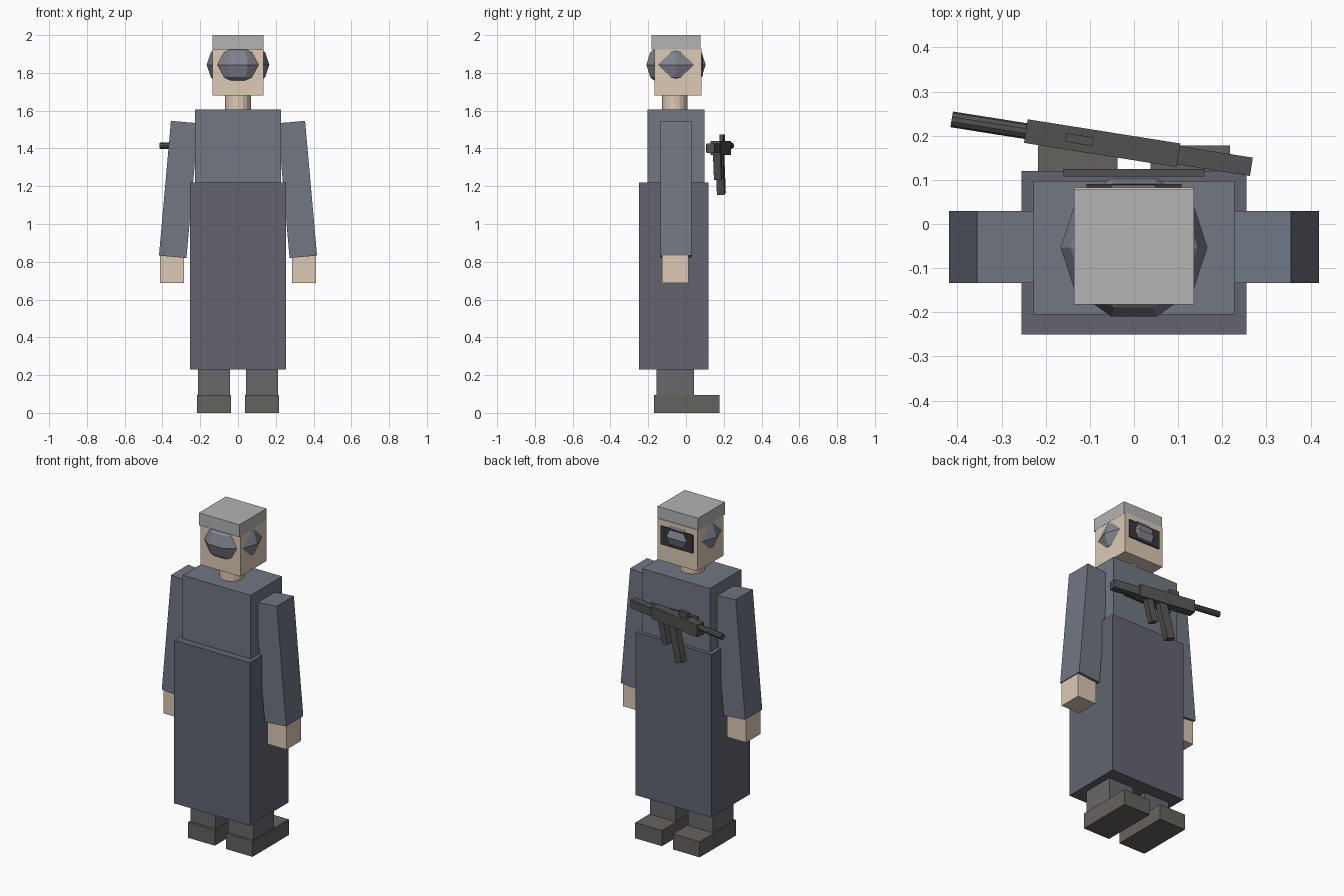
import bpy, bmesh
from math import radians, sin, cos
from mathutils import Matrix, Vector

if "Cube" in bpy.data.objects:
    bpy.data.objects.remove(bpy.data.objects["Cube"])


def material(name, rgb):
    m = bpy.data.materials.new(name)
    lin = [(c / 255) ** 2.2 for c in rgb]
    m.diffuse_color = (*lin, 1)
    m.use_nodes = True
    m.node_tree.nodes["Principled BSDF"].inputs["Base Color"].default_value = m.diffuse_color
    return m


COAT = material("coat_cloth", (112, 118, 129))
SKIRT = material("skirt_cloth", (98, 100, 111))
TROUSER = material("trouser_cloth", (104, 104, 108))
SHOE = material("shoe_leather", (101, 98, 94))
SKIN = material("skin", (220, 200, 178))
CAP = material("cap_cloth", (178, 178, 178))
BAND = material("headgear", (128, 130, 140))
DARK = material("dark_metal", (82, 82, 82))
BLACK = material("black_glass", (58, 58, 62))


def finish(name, bm, mat, matrix=Matrix()):
    bm.transform(matrix)
    me = bpy.data.meshes.new(name)
    bm.to_mesh(me)
    bm.free()
    me.materials.append(mat)
    ob = bpy.data.objects.new(name, me)
    bpy.context.collection.objects.link(ob)
    return ob


def box(name, x, y, z, mat, matrix=Matrix()):
    """Box given by its (min, max) range on each axis."""
    bm = bmesh.new()
    bmesh.ops.create_cube(bm, size=1)
    for v in bm.verts:
        v.co = Vector([r[0] if c < 0 else r[1] for c, r in zip(v.co, (x, y, z))])
    return finish(name, bm, mat, matrix)


def cylinder(name, r, length, sides, mat, matrix):
    bm = bmesh.new()
    bmesh.ops.create_cone(bm, cap_ends=True, segments=sides, radius1=r, radius2=r, depth=length)
    ob = finish(name, bm, mat, matrix)
    return ob


# Coat
box("coat_skirt", (-.255, .255), (-.25, .12), (.23, 1.22), SKIRT)
box("torso", (-.228, .228), (-.205, .097), (1.2, 1.605), COAT)

# Limbs, mirrored left and right
for s, side in ((1, "right"), (-1, "left")):
    def span(a, b):
        return tuple(sorted((s * a, s * b)))
    box(side + "_shoe", span(.037, .217), (-.17, .178), (0, .095), SHOE)
    box(side + "_leg", span(.042, .212), (-.155, .042), (.09, .26), TROUSER)
    box(side + "_hand", span(.286, .414), (-.126, .014), (.687, .85), SKIN)
    tilt = Matrix.Translation((s * .314, -.052, 1.183)) @ Matrix.Rotation(radians(-5.08 * s), 4, 'Y')
    box(side + "_sleeve", (-.073, .073), (-.082, .081), (-.358, .358), COAT, tilt)

# Head, cap and dark visor
cylinder("neck", .068, .12, 16, SKIN, Matrix.Translation((0, -.06, 1.645)))
box("head", (-.135, .135), (-.168, .083), (1.68, 1.93), SKIN)
box("cap", (-.136, .136), (-.182, .078), (1.925, 2), CAP)
box("visor", (-.107, .107), (.075, .091), (1.783, 1.893), BLACK)

# Faceted ellipsoid that pokes out on all four sides of the head
bm = bmesh.new()
bmesh.ops.create_uvsphere(bm, u_segments=10, v_segments=6, radius=1)
finish("headgear_bulge", bm, BAND,
       Matrix.Translation((0, -.053, 1.843))
       @ Matrix.Diagonal((.158 / cos(radians(18)), .165, .132, 1))
       @ Matrix.Rotation(radians(18), 4, 'Z'))

# Slung rifle: built along its own x axis, muzzle towards -x
gun = Matrix.Translation((-.072, .183, 1.403)) @ Matrix.Rotation(radians(-9), 4, 'Z')
box("rifle_body", (-.175, .175), (-.027, .027), (-.037, .037), DARK, gun)
box("rifle_stock", (.17, .342), (-.021, .021), (-.028, .022), DARK, gun)
box("rifle_sight", (-.083, -.021), (-.01, .01), (.035, .072), DARK, gun)
cylinder("rifle_barrel", .018, .18, 10, DARK,
         gun @ Matrix.Translation((-.255, 0, .012)) @ Matrix.Rotation(radians(90), 4, 'Y'))
for name, x, length, w in (("rifle_magazine", .033, .245, .025), ("rifle_grip", .118, .165, .02)):
    lean = gun @ Matrix.Translation((x, 0, -.005)) @ Matrix.Rotation(radians(14), 4, 'Y')
    box(name, (-w, w), (-.02, .02), (-length, 0), DARK, lean)

# Sling bar between rifle and chest
box("sling_bar", (-.16, .16), (.107, .125), (1.38, 1.42), DARK)
